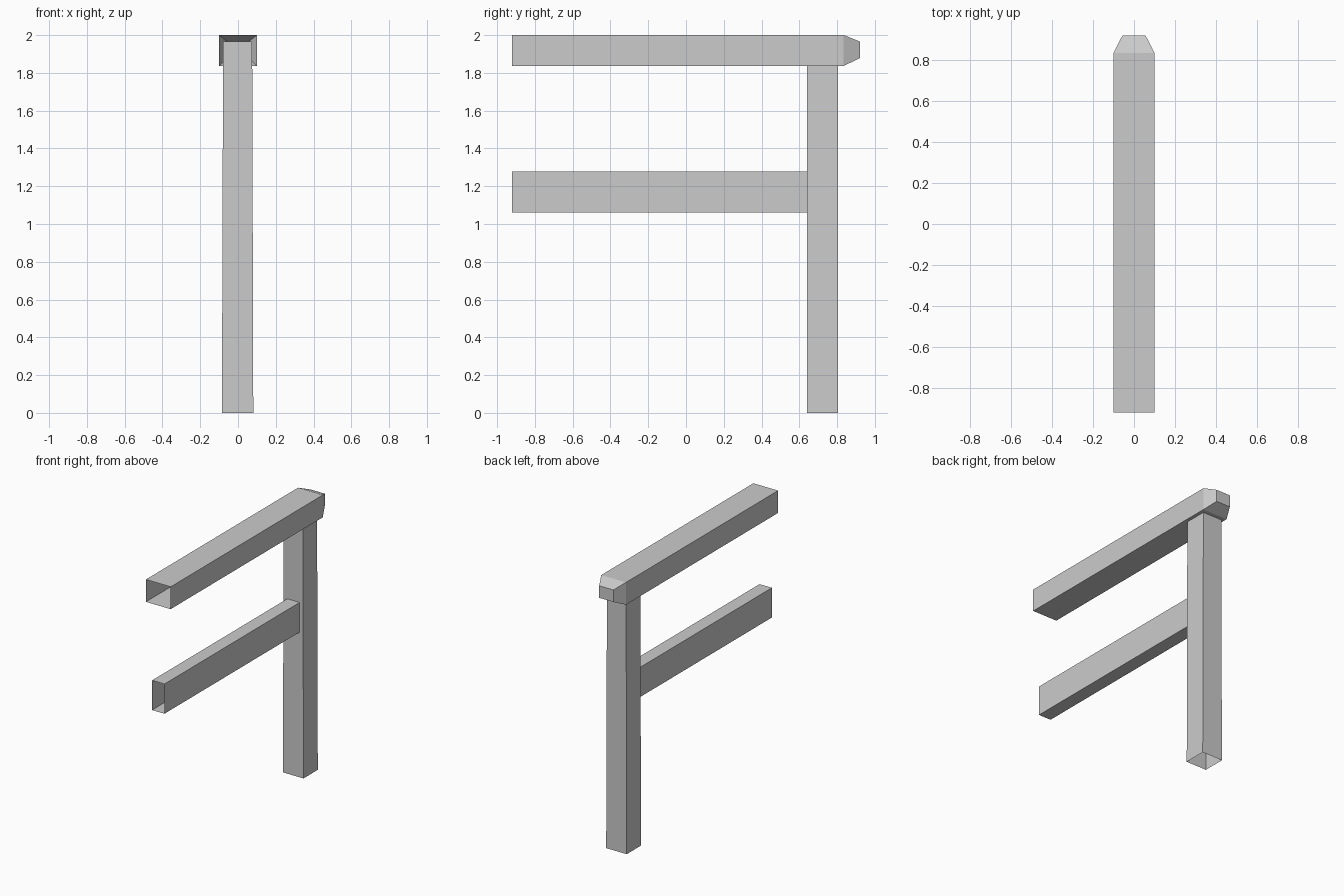
import bpy
import bmesh

cube = bpy.data.objects.get("Cube")
if cube:
    bpy.data.objects.remove(cube, do_unlink=True)

grey = bpy.data.materials.new("plain grey")
grey.use_nodes = True
colour = (0.6, 0.6, 0.6, 1)
grey.diffuse_color = colour
grey.node_tree.nodes["Principled BSDF"].inputs["Base Color"].default_value = colour


def along_y(y, half_x, low, high):
    """Rectangular section across the y axis."""
    return [(-half_x, y, low), (half_x, y, low), (half_x, y, high), (-half_x, y, high)]


def along_z(z, x, half_x, front, back):
    """Rectangular section across the z axis."""
    return [(x - half_x, back, z), (x + half_x, back, z),
            (x + half_x, front, z), (x - half_x, front, z)]


def hollow_beam(name, sections, cap_end=False):
    """Thin-walled beam through the sections, open at the start."""
    bm = bmesh.new()
    rings = [[bm.verts.new(p) for p in section] for section in sections]
    for a, b in zip(rings, rings[1:]):
        for i in range(4):
            j = (i + 1) % 4
            bm.faces.new((a[i], a[j], b[j], b[i]))
    if cap_end:
        bm.faces.new(rings[-1])
    bmesh.ops.recalc_face_normals(bm, faces=bm.faces)
    mesh = bpy.data.meshes.new(name)
    bm.to_mesh(mesh)
    bm.free()
    mesh.materials.append(grey)
    obj = bpy.data.objects.new(name, mesh)
    bpy.context.collection.objects.link(obj)
    return obj


# Handrail with a tapered, closed back end
hollow_beam("top_rail", [
    along_y(-0.92, 0.1, 1.837, 2.0),
    along_y(0.835, 0.1, 1.837, 2.0),
    along_y(0.92, 0.057, 1.878, 1.966),
], cap_end=True)

# Narrow middle rail butting against the post
hollow_beam("middle_rail", [
    along_y(-0.92, 0.05, 1.06, 1.277),
    along_y(0.64, 0.05, 1.06, 1.277),
])

# Upright post, running up inside the handrail
hollow_beam("post", [
    along_z(0, -0.002, 0.083, 0.64, 0.805),
    along_z(1.966, -0.002, 0.077, 0.64, 0.805),
], cap_end=True)
